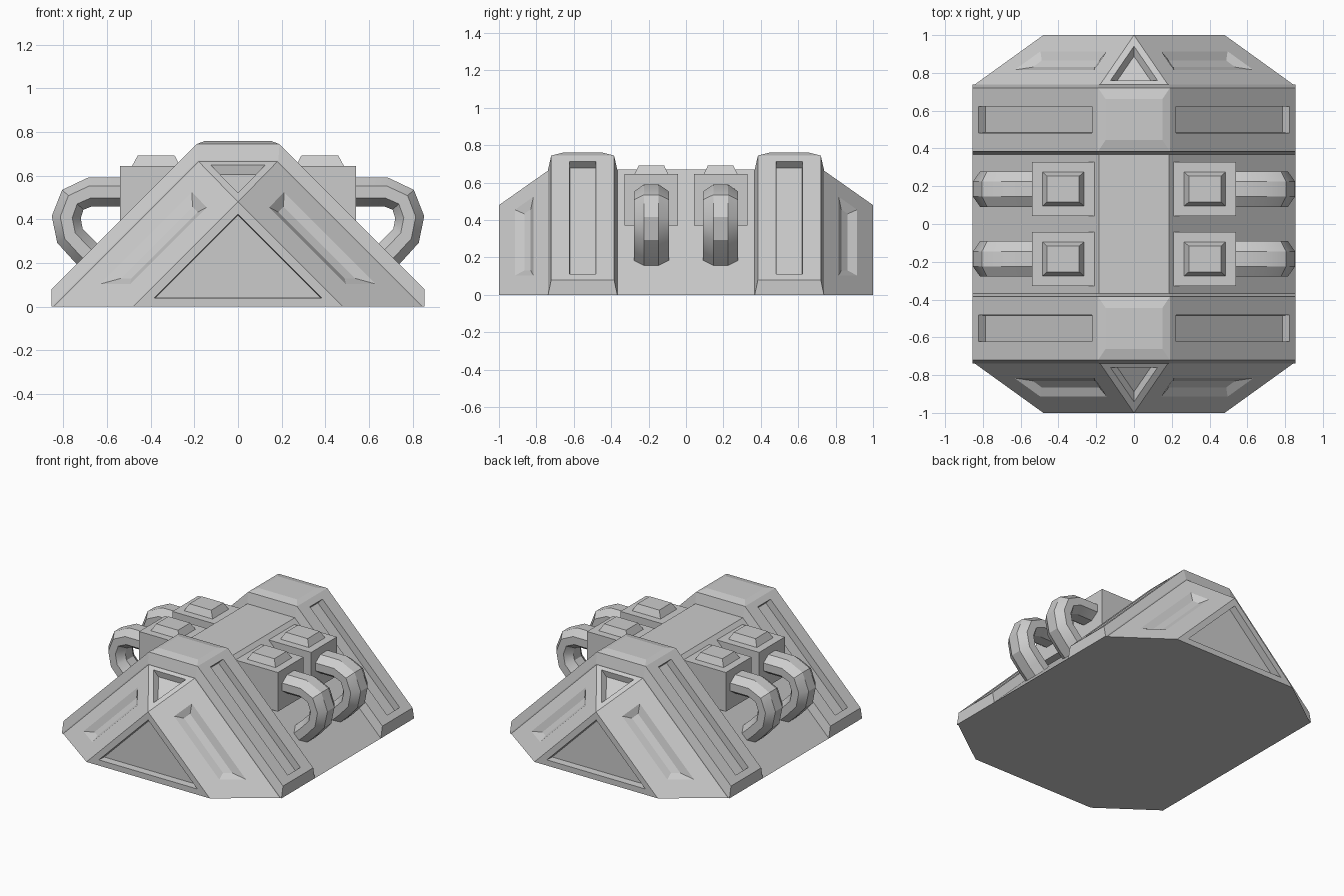
import bpy, bmesh, math
from mathutils import Vector

if "Cube" in bpy.data.objects:
    bpy.data.objects.remove(bpy.data.objects["Cube"])


def finish(bm, name):
    bmesh.ops.recalc_face_normals(bm, faces=bm.faces[:])
    me = bpy.data.meshes.new(name)
    bm.to_mesh(me)
    bm.free()
    ob = bpy.data.objects.new(name, me)
    bpy.context.collection.objects.link(ob)
    return ob


def hull(points):
    """Convex solid through the points, with coplanar triangles merged."""
    bm = bmesh.new()
    for p in set(points):
        bm.verts.new(p)
    bmesh.ops.convex_hull(bm, input=bm.verts[:])
    bmesh.ops.dissolve_limit(bm, angle_limit=0.02, verts=bm.verts[:], edges=bm.edges[:])
    bmesh.ops.recalc_face_normals(bm, faces=bm.faces[:])
    bm.normal_update()
    return bm


def inset(bm, face, thickness, depth=0.0):
    bmesh.ops.inset_individual(bm, faces=[face], thickness=thickness, depth=depth,
                               use_even_offset=True)


def both(x, y, z):
    """Point mirrored across x."""
    return [(x, y, z), (-x, y, z)]


# Main body: wedge with flat ridge and sloped triangular ends
pts = []
for s in (-1, 1):
    pts += both(0.855, s * 0.73, 0) + both(0.185, s * 0.73, 0.67)
    pts += both(0.48, s, 0) + [(0, s, 0.48)]
bm = hull(pts)
for f in bm.faces[:]:
    n = f.normal.copy()
    if abs(n.y) > 0.95:                       # recessed end triangles
        inset(bm, f, 0.04)
        inset(bm, f, 0.003, -0.05)
    elif abs(n.y) > 0.1 and abs(n.x) < 0.05:  # small upper triangles
        inset(bm, f, 0.035)
        inset(bm, f, 0.018, -0.04)
    elif abs(n.y) > 0.1:                      # shallow dents on the slanted faces
        inset(bm, f, 0.12)
        inset(bm, f, 0.045, -0.025)
finish(bm, "body")

# Two raised ribs with recessed slots down each slope
for s, label in ((-1, "front"), (1, "back")):
    c = s * 0.5525
    pts = []
    for t in (-1, 1):
        pts += both(0.855, c + t * 0.185, 0) + both(0.185, c + t * 0.185, 0.67)
        pts += both(0.855, c + t * 0.168, 0) + both(0.855, c + t * 0.168, 0.08)
        pts += both(0.19, c + t * 0.168, 0.745) + both(0.15, c + t * 0.108, 0.76)
    bm = hull(pts)
    for f in bm.faces[:]:
        n = f.normal.copy()
        if abs(n.y) < 0.02 and 0.6 < abs(n.x) < 0.8 and n.z > 0.6:
            inset(bm, f, 0.045)
            for v in f.verts:
                v.co.y = c + math.copysign(0.07, v.co.y - c)
            inset(bm, f, 0.001, -0.05)
    finish(bm, label + "_rib")

# Anchor blocks, studs and hooked link bars
PATH = [(0.50, 0.525), (0.68, 0.525), (0.757, 0.49), (0.787, 0.41),
        (0.77, 0.325), (0.70, 0.25), (0.58, 0.14)]


def link_bar(sx, y):
    bm = bmesh.new()
    path = [Vector((x, 0, z)) for x, z in PATH]
    rings = []
    for i, p in enumerate(path):
        t = (path[min(i + 1, len(path) - 1)] - path[max(i - 1, 0)]).normalized()
        side = Vector((-t.z, 0, t.x))
        ring = []
        for k in range(8):
            a = math.tau * (k + 0.5) / 8
            q = p + side * (0.072 * math.cos(a))
            ring.append(bm.verts.new((sx * q.x, y + 0.102 * math.sin(a), q.z)))
        rings.append(ring)
    for r0, r1 in zip(rings, rings[1:]):
        for k in range(8):
            j = (k + 1) % 8
            bm.faces.new((r0[k], r0[j], r1[j], r1[k]))
    bm.faces.new(rings[0])
    bm.faces.new(rings[-1])
    return finish(bm, "link_bar")


for sx in (-1, 1):
    for y in (-0.185, 0.185):
        finish(hull([(sx * x, y + d, z) for x in (0.21, 0.54)
                     for d in (-0.143, 0.143) for z in (0.37, 0.645)]), "anchor_block")
        finish(hull([(sx * (0.375 + i * hx), y + j * hy, z)
                     for hx, hy, z in ((0.113, 0.093, 0.64), (0.085, 0.068, 0.692))
                     for i in (-1, 1) for j in (-1, 1)]), "stud")
        bar = link_bar(sx, y)
        bpy.ops.object.select_all(action='DESELECT')
        bar.select_set(True)
        bpy.context.view_layer.objects.active = bar
        bpy.ops.object.shade_smooth_by_angle(angle=math.radians(30))
